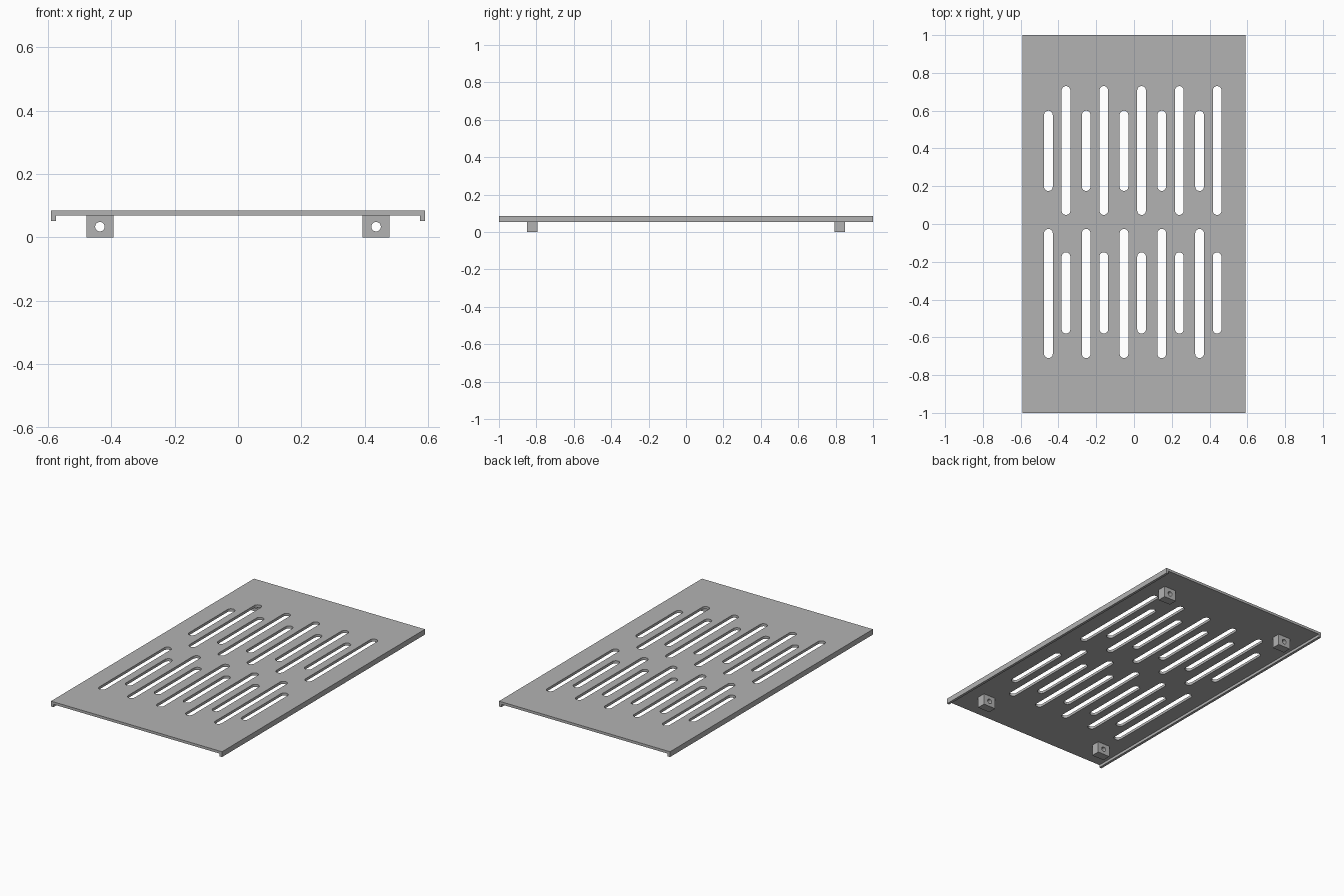
import bpy, bmesh
from math import sin, cos, pi
from mathutils import Vector

cube = bpy.data.objects.get("Cube")
if cube:
    bpy.data.objects.remove(cube, do_unlink=True)

grey = bpy.data.materials.new("mid grey")
grey.use_nodes = True
grey.diffuse_color = (0.45, 0.45, 0.45, 1)
grey.node_tree.nodes["Principled BSDF"].inputs["Base Color"].default_value = grey.diffuse_color

HALF_X, TOP, UNDER, LIP, RIM = 0.59, 0.085, 0.069, 0.052, 0.016


def prism(bm, outline, offset):
    """Extrude a flat outline along an offset vector."""
    face = bm.faces.new([bm.verts.new(p) for p in outline])
    out = bmesh.ops.extrude_face_region(bm, geom=[face], use_keep_orig=True)
    verts = [v for v in out["geom"] if isinstance(v, bmesh.types.BMVert)]
    bmesh.ops.translate(bm, verts=verts, vec=Vector(offset))


def make_object(name, bm):
    bmesh.ops.recalc_face_normals(bm, faces=bm.faces[:])
    mesh = bpy.data.meshes.new(name)
    bm.to_mesh(mesh)
    bm.free()
    mesh.materials.append(grey)
    obj = bpy.data.objects.new(name, mesh)
    bpy.context.collection.objects.link(obj)
    return obj


def cut(obj, cutter):
    """Subtract the cutter, bake the result and remove the cutter."""
    mod = obj.modifiers.new("cut", "BOOLEAN")
    mod.operation, mod.solver, mod.object = "DIFFERENCE", "EXACT", cutter
    cutter.hide_render = True
    bpy.ops.object.select_all(action="DESELECT")
    bpy.context.view_layer.objects.active = obj
    obj.select_set(True)
    bpy.ops.object.modifier_apply(modifier=mod.name)
    bpy.ops.object.shade_smooth_by_angle(angle=pi / 6)
    bpy.data.objects.remove(cutter, do_unlink=True)


# Cover plate: a shallow channel with a lip down each long side
half = [(HALF_X, TOP), (HALF_X, LIP), (HALF_X - RIM, LIP), (HALF_X - RIM, UNDER)]
section = half + [(-x, z) for x, z in reversed(half)]
bm = bmesh.new()
prism(bm, [(x, -1, z) for x, z in section], (0, 2, 0))
plate = make_object("vent_plate", bm)

# Round-ended vent slots, with two staggered column patterns
SLOT_R = 0.023
patterns = [(-0.453, [(0.175, 0.6), (-0.71, -0.026)]),
            (-0.36, [(0.048, 0.73), (-0.58, -0.15)])]
bm = bmesh.new()
for start, spans in patterns:
    for i in range(5):
        x = start + 0.2 * i
        for low, high in spans:
            outline = []
            for end, turn in ((high - SLOT_R, 0), (low + SLOT_R, pi)):
                for k in range(13):
                    a = turn + pi * k / 12
                    outline.append((x + SLOT_R * cos(a), end + SLOT_R * sin(a), 0))
            prism(bm, outline, (0, 0, 0.2))
cut(plate, make_object("slot_cutter", bm))

# Four mounting lugs under the plate, each with a screw hole along y
LUG_X, LUG_Y, LUG_W, LUG_D = 0.436, 0.822, 0.0425, 0.027
for sx, side in ((1, "left"), (-1, "right")):
    for sy, end in ((-1, "front"), (1, "back")):
        cx, y0 = sx * LUG_X, sy * LUG_Y - LUG_D
        corners = [(-1, 0), (1, 0), (1, UNDER), (-1, UNDER)]
        bm = bmesh.new()
        prism(bm, [(cx + s * LUG_W, y0, z) for s, z in corners], (0, 2 * LUG_D, 0))
        lug = make_object(f"{end}_{side}_lug", bm)
        bm = bmesh.new()
        angles = [2 * pi * k / 24 for k in range(24)]
        prism(bm, [(cx + 0.015 * cos(a), y0 - 0.05, 0.034 + 0.015 * sin(a)) for a in angles],
              (0, 0.2, 0))
        cut(lug, make_object("hole_cutter", bm))
